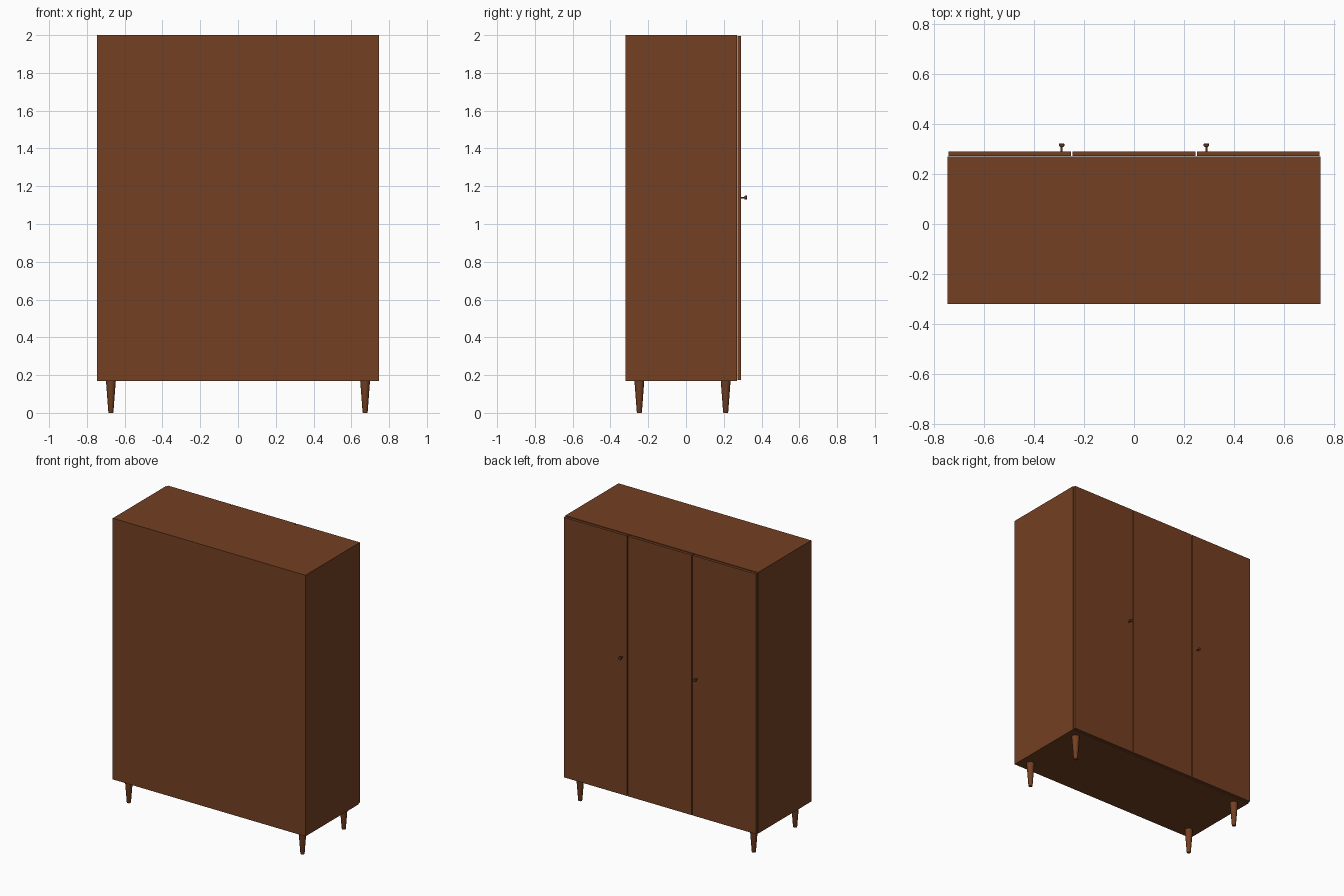
import bpy, bmesh, math
from mathutils import Matrix, Vector

if "Cube" in bpy.data.objects:
    bpy.data.objects.remove(bpy.data.objects["Cube"])

wood = bpy.data.materials.new("brown wood")
wood.diffuse_color = (0.174, 0.051, 0.016, 1)
wood.use_nodes = True
wood.node_tree.nodes["Principled BSDF"].inputs["Base Color"].default_value = wood.diffuse_color


def finish(name, bm, smooth=False):
    bmesh.ops.recalc_face_normals(bm, faces=bm.faces)
    me = bpy.data.meshes.new(name)
    bm.to_mesh(me)
    bm.free()
    me.materials.append(wood)
    ob = bpy.data.objects.new(name, me)
    bpy.context.collection.objects.link(ob)
    if smooth:
        bpy.ops.object.select_all(action='DESELECT')
        ob.select_set(True)
        bpy.context.view_layer.objects.active = ob
        bpy.ops.object.shade_smooth_by_angle(angle=math.radians(40))
    return ob


def box(name, lo, hi):
    lo, hi = Vector(lo), Vector(hi)
    bm = bmesh.new()
    size = hi - lo
    m = Matrix.Translation((lo + hi) / 2) @ Matrix.Diagonal((*size, 1))
    bmesh.ops.create_cube(bm, size=1, matrix=m)
    return finish(name, bm)


def lathe(name, profile, place, sides):
    """Spin (radius, height) points around z; the ends are capped."""
    bm = bmesh.new()
    rings = []
    for r, h in profile:
        rings.append([bm.verts.new(place @ Vector((r * math.cos(2 * math.pi * i / sides),
                                                   r * math.sin(2 * math.pi * i / sides), h)))
                      for i in range(sides)])
    for a, b in zip(rings, rings[1:]):
        for i in range(sides):
            j = (i + 1) % sides
            bm.faces.new((a[i], a[j], b[j], b[i]))
    bm.faces.new(rings[0])
    bm.faces.new(rings[-1])
    return finish(name, bm, True)


W, BOTTOM, TOP = 0.747, 0.17, 2.0

# Cabinet body
box("cabinet_body", (-W, -0.32, BOTTOM), (W, 0.27, TOP))

# Three doors with narrow gaps, set in slightly from the body edges
edge, gap, inset = 0.25, 0.003, 0.003
spans = {"left_door": (-W + inset, -edge - gap),
         "middle_door": (-edge + gap, edge - gap),
         "right_door": (edge + gap, W - inset)}
for name, (x0, x1) in spans.items():
    box(name, (x0, 0.272, BOTTOM + 0.004), (x1, 0.29, TOP - 0.004))

# Knobs and tapered legs
knob = [(0.004, -0.002), (0.004, 0.018), (0.009, 0.021), (0.011, 0.024), (0.011, 0.031), (0.009, 0.033)]
leg = [(0.012, 0), (0.0135, 0.004), (0.026, BOTTOM)]
for side, s in (("left", -1), ("right", 1)):
    turn = Matrix.Translation((s * 0.29, 0.29, 1.14)) @ Matrix.Rotation(-math.pi / 2, 4, 'X')
    lathe(side + "_knob", knob, turn, 16)
    for end, y in (("front", -0.247), ("back", 0.21)):
        lathe(f"{end}_{side}_leg", leg, Matrix.Translation((s * 0.673, y, 0)), 20)
